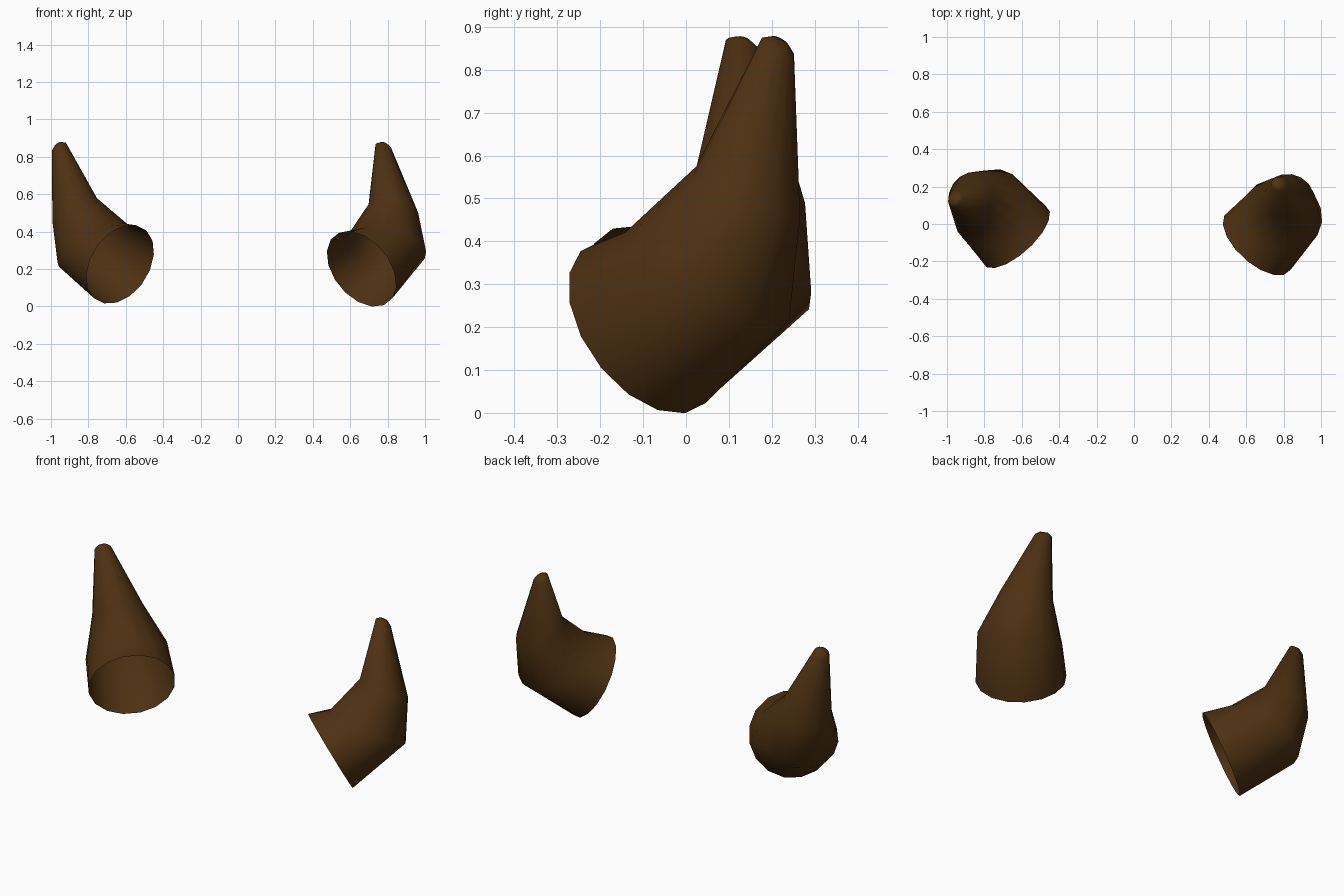
import bpy, bmesh, math
from mathutils import Vector

if "Cube" in bpy.data.objects:
    bpy.data.objects.remove(bpy.data.objects["Cube"])

SIDES = 16
# Planar horn profile: (distance along, sideways offset, ring tilt in degrees, radius)
RINGS = [(0.0, 0.0, 37.3, 0.23),
         (0.19, 0.134, 2.5, 0.218),
         (0.411, 0.137, 0, 0.136),
         (0.735, 0.003, 4, 0.043),
         (0.751, 0.001, 4, 0.02)]

mat = bpy.data.materials.new("horn_brown")
mat.diffuse_color = (0.075, 0.03, 0.006, 1)
mat.use_nodes = True
mat.node_tree.nodes["Principled BSDF"].inputs["Base Color"].default_value = mat.diffuse_color


def horn(name, base, tip, base_axis):
    base = Vector(base)
    along = (Vector(tip) - base).normalized()
    axis = Vector(base_axis)
    side = (axis - along * axis.dot(along)).normalized()
    across = along.cross(side)
    bm = bmesh.new()
    loops = []
    for s, t, tilt, r in RINGS:
        a = math.radians(tilt)
        in_plane = side * math.cos(a) - along * math.sin(a)
        centre = base + along * s + side * t
        loops.append([bm.verts.new(centre + r * (in_plane * math.cos(k * math.tau / SIDES)
                                                 + across * math.sin(k * math.tau / SIDES)))
                      for k in range(SIDES)])
    # Skin the rings, open at the base and closed at the tip
    for lo, hi in zip(loops, loops[1:]):
        for k in range(SIDES):
            n = (k + 1) % SIDES
            bm.faces.new((lo[k], lo[n], hi[n], hi[k]))
    bm.faces.new(loops[-1])
    bmesh.ops.recalc_face_normals(bm, faces=bm.faces)
    # Make sure the skin faces outward
    f = bm.faces[-1] if bm.faces.ensure_lookup_table() is None else None
    if f.normal.dot(along) < 0:
        bmesh.ops.reverse_faces(bm, faces=bm.faces)
    me = bpy.data.meshes.new(name)
    bm.to_mesh(me)
    bm.free()
    me.materials.append(mat)
    me.polygons.foreach_set("use_smooth", [True] * len(me.polygons))
    ob = bpy.data.objects.new(name, me)
    bpy.context.collection.objects.link(ob)


horn("right_horn", (0.66, -0.10, 0.20), (0.775, 0.215, 0.86), (0.60, 0.65, 0.46))
horn("left_horn", (-0.63, -0.068, 0.225), (-0.958, 0.132, 0.86), (-0.61, 0.65, 0.45))
